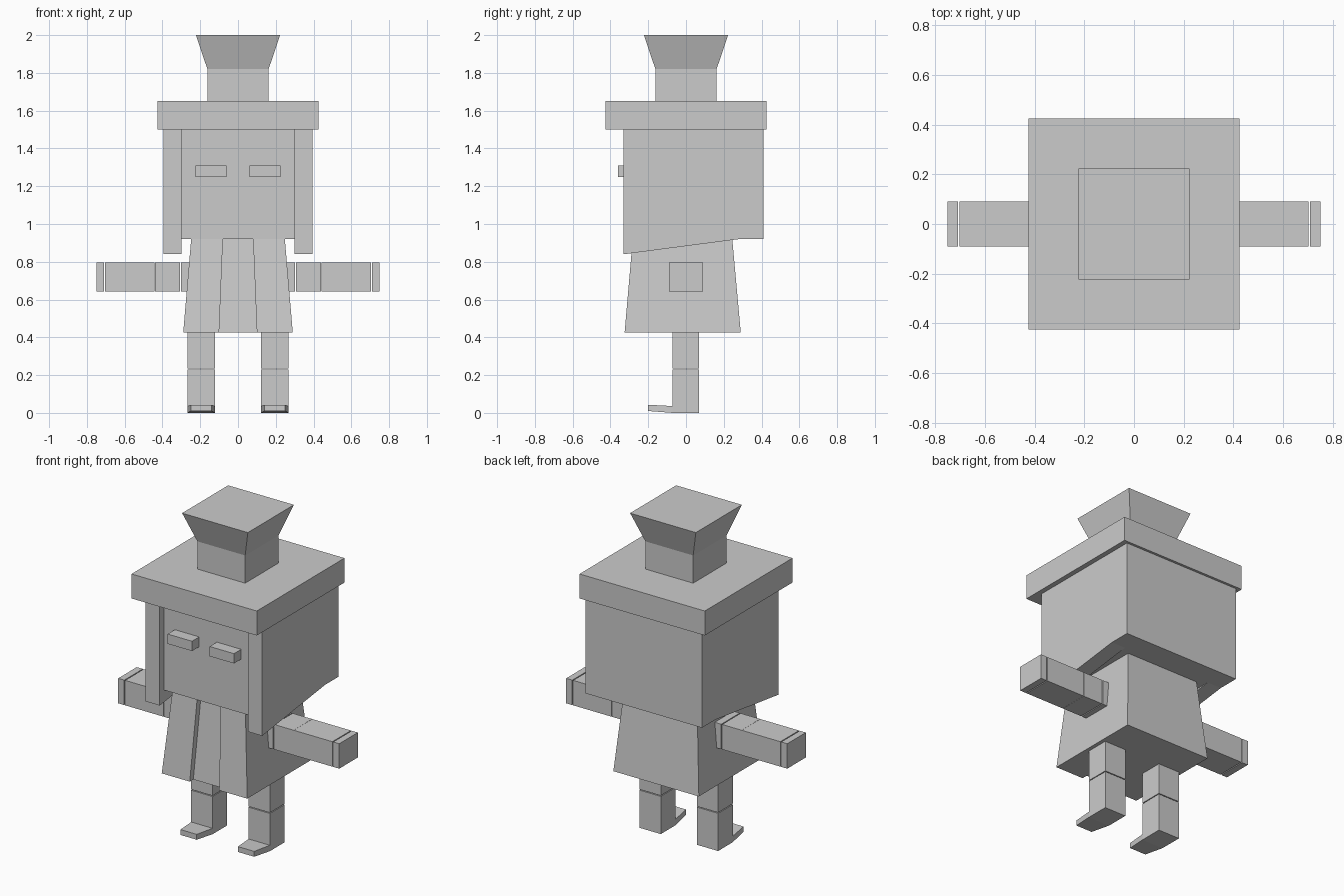
import bpy

if "Cube" in bpy.data.objects:
    bpy.data.objects.remove(bpy.data.objects["Cube"])

grey = bpy.data.materials.new("light_grey")
grey.diffuse_color = (0.6, 0.6, 0.6, 1)
grey.use_nodes = True
grey.node_tree.nodes["Principled BSDF"].inputs["Base Color"].default_value = grey.diffuse_color


def make(name, verts, faces):
    mesh = bpy.data.meshes.new(name)
    mesh.from_pydata(verts, [], faces)
    mesh.materials.append(grey)
    obj = bpy.data.objects.new(name, mesh)
    bpy.context.collection.objects.link(obj)
    return obj


def loft(name, *rings):
    """Skin a stack of matching rings and cap both ends."""
    n = len(rings[0])
    verts = [v for r in rings for v in r]
    faces = [tuple(reversed(range(n))), tuple(range(len(verts) - n, len(verts)))]
    for k in range(len(rings) - 1):
        a, b = k * n, (k + 1) * n
        faces += [(a + i, a + (i + 1) % n, b + (i + 1) % n, b + i) for i in range(n)]
    return make(name, verts, faces)


def rect(x0, x1, y0, y1, z):
    return [(x0, y0, z), (x1, y0, z), (x1, y1, z), (x0, y1, z)]


def box(name, x0, x1, y0, y1, z0, z1):
    return loft(name, rect(x0, x1, y0, y1, z0), rect(x0, x1, y0, y1, z1))


def square(h, z):
    return rect(-h, h, -h, h, z)


def mirrored(obj):
    """Mirror a right-hand part across x = 0."""
    obj.modifiers.new("mirror", 'MIRROR')
    return obj


# Hat: wide brim and flared crown
loft("hat_brim", square(0.425, 1.50), square(0.425, 1.65))
loft("hat_crown", square(0.162, 1.65), square(0.162, 1.82), square(0.223, 2.0))

# Head with a slightly recessed face
box("head", -0.30, 0.30, -0.29, 0.41, 0.92, 1.50)

# Side hair with a slanted lower edge
profile = [(-0.33, 0.84), (0.28, 0.92), (0.41, 0.92), (0.41, 1.50), (-0.33, 1.50)]
mirrored(loft("side_hair", *[[(x, y, z) for y, z in profile] for x in (0.30, 0.395)]))

# Eyes
mirrored(box("eyes", 0.06, 0.225, -0.36, -0.28, 1.25, 1.31))

# Robe: tapered body with two raised front flaps
loft("robe", rect(-0.29, 0.29, -0.29, 0.29, 0.425),
     rect(-0.248, 0.248, -0.245, 0.245, 0.92))
mirrored(loft("robe_flaps", rect(0.10, 0.29, -0.325, -0.28, 0.425),
              rect(0.08, 0.248, -0.282, -0.235, 0.92)))

# Arms: shoulder, upper arm, forearm and hand, split by thin gaps
for name, x0, x1 in (("shoulders", 0.25, 0.302), ("upper_arms", 0.308, 0.44),
                     ("forearms", 0.441, 0.703), ("hands", 0.709, 0.75)):
    mirrored(box(name, x0, x1, -0.09, 0.09, 0.642, 0.795))

# Legs, split at the knee
mirrored(box("upper_legs", 0.122, 0.267, -0.072, 0.07, 0.236, 0.425))
mirrored(box("lower_legs", 0.122, 0.267, -0.072, 0.07, 0.0, 0.231))

# Feet narrow and lift toward the toes
mirrored(loft("feet",
              [(0.140, -0.20, 0.01), (0.140, -0.20, 0.043), (0.250, -0.20, 0.043), (0.250, -0.20, 0.01)][::-1],
              [(0.122, -0.07, 0.0), (0.122, -0.07, 0.036), (0.267, -0.07, 0.036), (0.267, -0.07, 0.0)][::-1]))
